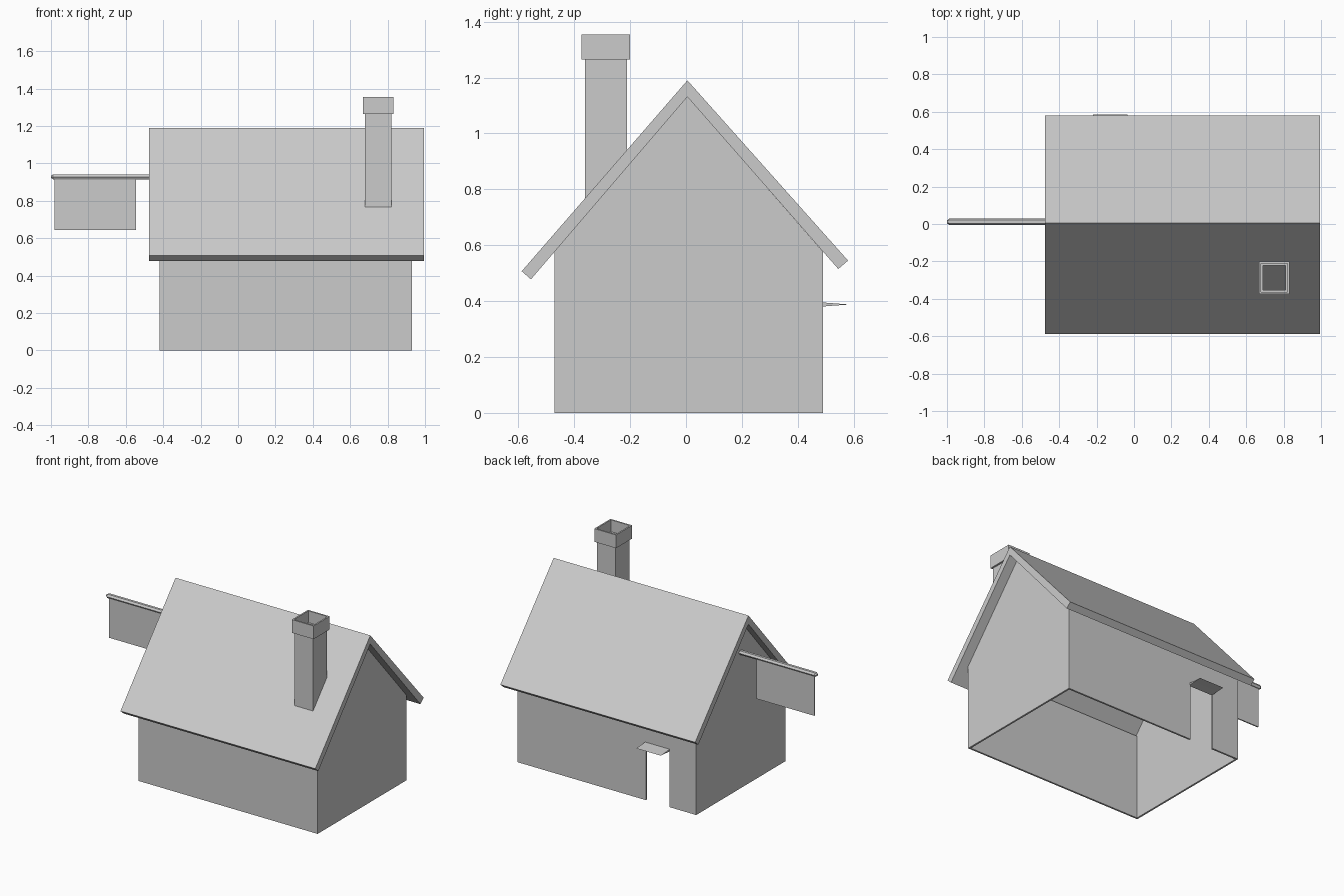
import bpy, bmesh, math

if "Cube" in bpy.data.objects:
    bpy.data.objects.remove(bpy.data.objects["Cube"])

WALL = 0.012
X0, X1, Y0, Y1 = -0.42, 0.93, -0.47, 0.49
RIDGE_Y = 0.005


def loft(name, rings, start=True, end=True, closed=False):
    """Join successive rings of points with quads, optionally capped or looped."""
    bm = bmesh.new()
    loops = [[bm.verts.new(p) for p in ring] for ring in rings]
    pairs = list(zip(loops, loops[1:]))
    if closed:
        pairs.append((loops[-1], loops[0]))
    for a, b in pairs:
        n = len(a)
        for i in range(n):
            j = (i + 1) % n
            bm.faces.new((a[i], a[j], b[j], b[i]))
    if start and not closed:
        bm.faces.new(loops[0])
    if end and not closed:
        bm.faces.new(loops[-1])
    bmesh.ops.recalc_face_normals(bm, faces=bm.faces)
    mesh = bpy.data.meshes.new(name)
    bm.to_mesh(mesh)
    bm.free()
    obj = bpy.data.objects.new(name, mesh)
    bpy.context.collection.objects.link(obj)
    return obj


def extrude_x(name, yz, x0, x1):
    return loft(name, [[(x, y, z) for y, z in yz] for x in (x0, x1)])


def extrude_y(name, xz, y0, y1):
    return loft(name, [[(x, y, z) for x, z in xz] for y in (y0, y1)])


# Gable end walls
gable = [(Y0, 0), (Y1, 0), (Y1, 0.577), (RIDGE_Y, 1.132), (Y0, 0.577)]
extrude_x("left_gable_wall", gable, X0, X0 + WALL)
extrude_x("right_gable_wall", gable, X1 - WALL, X1)

# Long walls, the back one with a doorway
a, b = X0 + WALL, X1 - WALL
extrude_y("front_wall", [(a, 0), (b, 0), (b, 0.577), (a, 0.577)], Y0, Y0 + WALL)
d0, d1, dz = -0.217, -0.04, 0.385
extrude_y("back_wall", [(a, 0), (d0, 0), (d0, dz), (d1, dz), (d1, 0),
                        (b, 0), (b, 0.577), (a, 0.577)], Y1 - WALL, Y1)

# Roof with overhanging eaves
roof = [(-0.588, 0.507), (RIDGE_Y, 1.19), (0.58, 0.545),
        (0.545, 0.515), (RIDGE_Y, 1.131), (-0.555, 0.478)]
extrude_x("roof", roof, -0.475, 0.995)

# Door canopy
extrude_x("door_canopy", [(0.48, 0.396), (0.53, 0.392), (0.586, 0.388),
                          (0.53, 0.384), (0.48, 0.38)], -0.22, -0.035)

# Hollow chimney: square rings following the roof slope at the foot
CX, CY = 0.75, -0.287


def square(half_x, z=None):
    half_y = half_x + 0.005
    pts = []
    for sx, sy in ((-1, -1), (1, -1), (1, 1), (-1, 1)):
        y = CY + sy * half_y
        slope_z = 1.17 + (y - RIDGE_Y) * 1.152
        pts.append((CX + sx * half_x, y, slope_z if z is None else z))
    return pts


loft("chimney", [square(0.07), square(0.07, 1.265), square(0.082, 1.265),
                 square(0.082, 1.355), square(0.072, 1.355), square(0.072, 1.275),
                 square(0.06, 1.275), square(0.06)], closed=True)

# Sign pole: six-sided with a tapered tip
BY, BZ = 0.012, 0.928
rings = []
for x, s in ((X0 + WALL / 2, 1), (-0.988, 1), (-1.0, 0.4)):
    rings.append([(x, BY + 0.0175 * s * math.cos(k * math.pi / 3),
                   BZ + 0.0155 * s * math.sin(k * math.pi / 3)) for k in range(6)])
loft("sign_pole", rings)

# Hanging sign board
extrude_y("sign_board", [(-0.98, 0.645), (-0.545, 0.645), (-0.545, 0.92), (-0.98, 0.92)],
          BY - 0.004, BY + 0.004)
